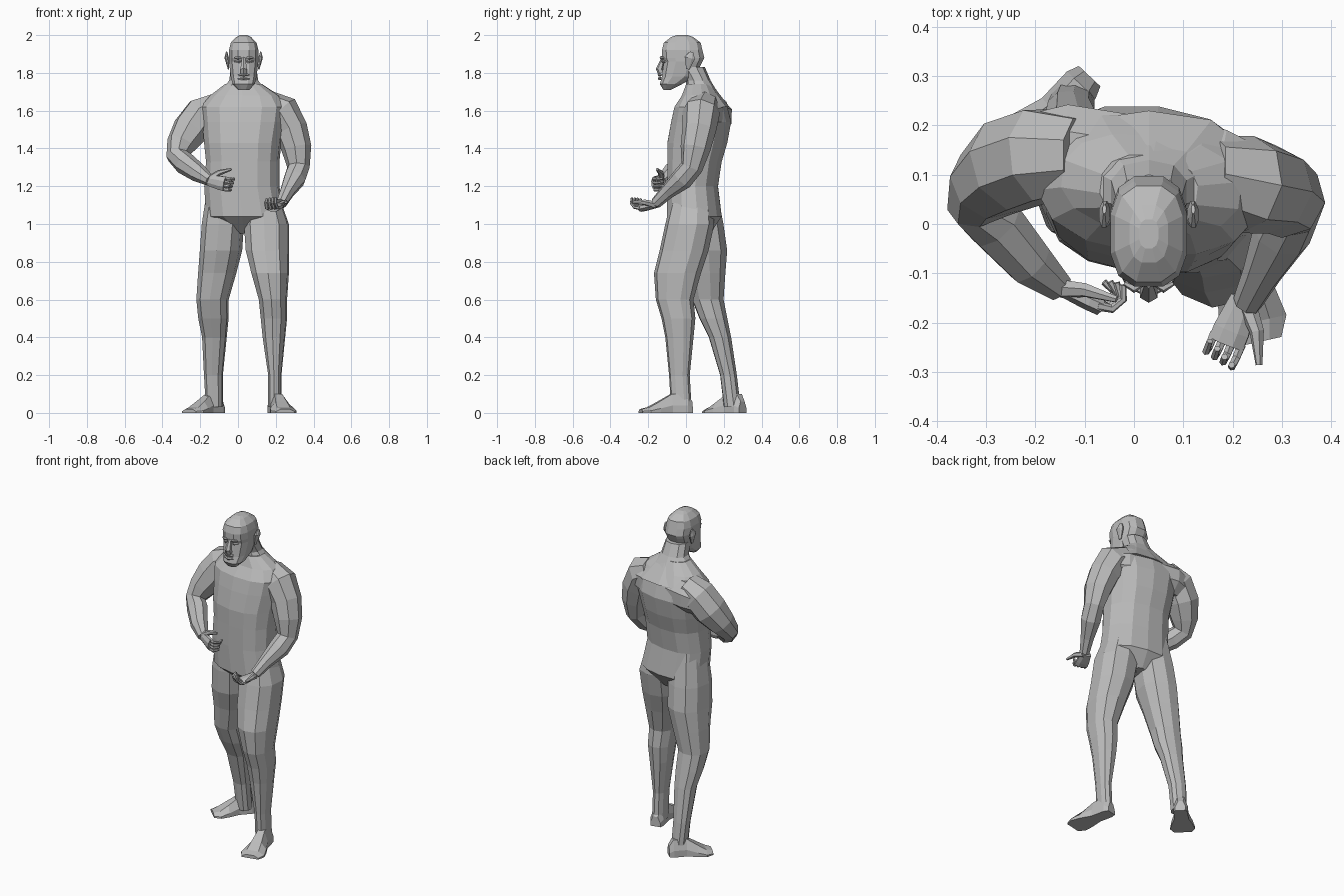
import bpy, bmesh, math
from mathutils import Vector, Matrix

if "Cube" in bpy.data.objects:
    bpy.data.objects.remove(bpy.data.objects["Cube"], do_unlink=True)

grey = bpy.data.materials.new("plain_grey")
grey.use_nodes = True
colour = (.5, .5, .5, 1)
grey.diffuse_color = colour
grey.node_tree.nodes["Principled BSDF"].inputs["Base Color"].default_value = colour


def signed_power(value, power):
    return math.copysign(abs(value) ** power, value)


def outline(centre, u, v, sides, power):
    """One ring of points; a power below one makes it squarer."""
    points = []
    for i in range(sides):
        angle = math.tau * (i + .5) / sides
        points.append(centre + u * signed_power(math.cos(angle), power)
                      + v * signed_power(math.sin(angle), power))
    return points


def skin(name, rings, matrix=None):
    """Join rings of points into a closed flat-shaded mesh."""
    bm = bmesh.new()
    loops = [[bm.verts.new(point) for point in ring] for ring in rings]
    for low, high in zip(loops, loops[1:]):
        count = len(low)
        for i in range(count):
            j = (i + 1) % count
            bm.faces.new((low[i], low[j], high[j], high[i]))
    bm.faces.new(loops[0][::-1])
    bm.faces.new(loops[-1])
    if matrix:
        bm.transform(matrix)
    bmesh.ops.recalc_face_normals(bm, faces=bm.faces)
    mesh = bpy.data.meshes.new(name)
    bm.to_mesh(mesh)
    bm.free()
    mesh.materials.append(grey)
    obj = bpy.data.objects.new(name, mesh)
    bpy.context.collection.objects.link(obj)


def stack(name, rows, sides=10, power=.85, yaw=0):
    """Level sections: height, left, right, front, back; yaw in degrees."""
    turn = Matrix.Rotation(math.radians(yaw), 3, "Z")
    rings = []
    for height, left, right, front, back in rows:
        centre = Vector(((left + right) / 2, (front + back) / 2, height))
        u = turn @ Vector(((right - left) / 2, 0, 0))
        v = turn @ Vector((0, (back - front) / 2, 0))
        rings.append(outline(centre, u, v, sides, power))
    skin(name, rings)


def limb(name, rows, sides=8, flat=1, matrix=None, side=(1, 0, 0)):
    """Sections square to a path: x, y, z, radius."""
    points = [Vector(row[:3]) for row in rows]
    u = Vector(side)
    rings = []
    for i, row in enumerate(rows):
        along = points[min(i + 1, len(rows) - 1)] - points[max(i - 1, 0)]
        along.normalize()
        u = (u - along * u.dot(along)).normalized()
        v = along.cross(u)
        rings.append(outline(points[i], u * row[3], v * row[3] * flat, sides, 1))
    skin(name, rings, matrix)


# The neck and head share one middle line
middle = .03


def even_stack(name, rows, sides, power):
    """Level sections about the middle line: height, half width, front, back."""
    stack(name, [(height, middle - half, middle + half, front, back)
                 for height, half, front, back in rows], sides, power)


# Trunk, shoulders and neck
stack("torso", [
    (.95, 0, .08, 0, .13),
    (1.04, -.17, .25, -.1, .19),
    (1.2, -.18, .22, -.1, .17),
    (1.33, -.17, .22, -.1, .19),
    (1.43, -.18, .23, -.1, .22),
    (1.54, -.19, .25, -.08, .24),
    (1.62, -.2, .26, -.06, .22),
    (1.68, -.15, .22, -.02, .18),
    (1.74, -.07, .13, 0, .14)], sides=14, yaw=-7)
limb("shoulder_girdle", [
    (-.24, .14, 1.55, .08), (-.14, .15, 1.57, .1),
    (.17, .1, 1.58, .1), (.26, .07, 1.57, .08)], side=(0, 1, 0))
even_stack("neck", [
    (1.62, .2, 0, .23),
    (1.71, .12, 0, .16),
    (1.76, .08, 0, .13),
    (1.83, .07, -.04, .1)], sides=10, power=.85)

# Head with face
even_stack("head", [
    (1.71, .03, -.12, -.08),
    (1.74, .06, -.14, -.02),
    (1.78, .07, -.13, .05),
    (1.86, .08, -.12, .09),
    (1.88, .08, -.13, .1),
    (1.92, .08, -.13, .09),
    (1.96, .07, -.12, .08),
    (1.99, .04, -.08, .04),
    (2, .02, -.05, .01)], sides=12, power=.75)
limb("nose", [(middle, -.12, 1.88, .01), (middle, -.14, 1.82, .02),
              (middle, -.13, 1.8, .02)], sides=6)


def ridge(name, x, y, z, half, radius):
    """Short level bar across the face, thin at both ends."""
    limb(name, [(x - half, y + radius, z, radius / 2), (x, y, z, radius),
                (x + half, y + radius, z, radius / 2)], sides=6, side=(0, 0, 1))


ridge("upper_lip", middle, -.14, 1.79, .03, .01)
ridge("lower_lip", middle, -.14, 1.77, .03, .01)
for label, s in (("left", 1), ("right", -1)):
    ridge(label + "_brow", middle + s * .03, -.13, 1.88, .02, .01)
    ridge(label + "_eye", middle + s * .03, -.12, 1.86, .02, .01)
    x = middle + s * .08
    limb(label + "_ear", [(x, .01, 1.82, .01), (x + s * .01, .02, 1.88, .03),
                          (x + s * .01, .03, 1.91, .01)],
         flat=.4, side=(0, 1, 0))

# Arms bent at the elbow
limb("right_arm", [
    (-.11, .14, 1.62, .08), (-.19, .14, 1.58, .1), (-.25, .12, 1.5, .1),
    (-.3, .08, 1.42, .08), (-.32, .04, 1.36, .06), (-.28, 0, 1.32, .06),
    (-.21, -.08, 1.27, .05), (-.15, -.13, 1.23, .03)])
limb("left_arm", [
    (.15, .1, 1.63, .08), (.23, .08, 1.59, .1), (.28, .07, 1.5, .09),
    (.31, .05, 1.4, .08), (.32, .03, 1.3, .06), (.3, -.02, 1.24, .06),
    (.26, -.1, 1.17, .04), (.23, -.16, 1.11, .03)])


def hand(name, wrist, forward, palm, thumb_side, curl):
    """Local x runs to the fingertips, y to the thumb, z out of the palm."""
    x = Vector(forward).normalized()
    z = Vector(palm)
    z = (z - x * z.dot(x)).normalized()
    y = z.cross(x) * thumb_side
    frame = Matrix((x, y, z)).transposed().to_4x4()
    frame.translation = Vector(wrist)
    limb(name + "_palm", [(-.01, 0, 0, .03), (.06, 0, 0, .04), (.09, 0, 0, .04)],
         flat=.5, matrix=frame, side=(0, 1, 0))
    for i in range(4):
        path, position, angle = [], Vector((.08, .03 - i * .02, 0)), .2
        for k in range(4):
            path.append((*position, .01 - k * .001))
            position = position + Vector((math.cos(angle), 0, math.sin(angle))) * .03
            angle += curl * (.7 + i * .1)
        limb(f"{name}_finger_{i}", path, sides=6, matrix=frame, side=(0, 1, 0))
    limb(name + "_thumb", [(0, .01, 0, .02), (.04, .05, .02, .015), (.1, .08, .03, .007)],
         sides=6, matrix=frame, side=(0, 0, 1))


hand("right_hand", (-.15, -.13, 1.23), (.9, -.4, -.2), (.2, 1, .1), -1, 1.3)
hand("left_hand", (.22, -.16, 1.1), (-.4, -1, -.2), (-.1, -.1, 1), 1, 1.2)

# Legs, the left one forward
stack("left_leg", [
    (1.2, .06, .2, -.06, .13),
    (1, .03, .27, -.11, .15),
    (.86, .04, .27, -.14, .12),
    (.74, .07, .27, -.17, .08),
    (.6, .11, .26, -.16, .04),
    (.5, .12, .26, -.13, .05),
    (.4, .13, .25, -.11, .04),
    (.2, .16, .23, -.09, .02),
    (.03, .16, .23, -.08, .03)], yaw=-5)
stack("right_leg", [
    (1.2, -.16, .03, -.04, .16),
    (1, -.19, .03, -.05, .2),
    (.86, -.2, .02, -.04, .22),
    (.74, -.21, -.01, 0, .21),
    (.6, -.22, -.05, .03, .2),
    (.5, -.21, -.05, .07, .22),
    (.4, -.19, -.06, .12, .24),
    (.2, -.18, -.08, .18, .27),
    (.03, -.17, -.08, .2, .29)], yaw=-10)


def foot(name, heel, toe):
    """Wedge running from the heel to a broad flat toe."""
    start = Vector((*heel, 0))
    along = Vector((*toe, 0)) - start
    across = along.normalized().cross(Vector((0, 0, 1)))
    rings = []
    for t, width, height in ((0, .03, .06), (.1, .04, .1), (.4, .04, .1),
                             (.65, .06, .06), (.85, .07, .03), (1, .05, .02)):
        base = start + along * t
        rings.append([base + across * width * side + Vector((0, 0, height * lift))
                      for side, lift in ((-1, 0), (1, 0), (1, .4), (.5, 1),
                                         (-.5, 1), (-1, .4))])
    skin(name, rings)


foot("left_foot", (.19, .03), (.25, -.24))
foot("right_foot", (-.09, .3), (-.26, .12))
